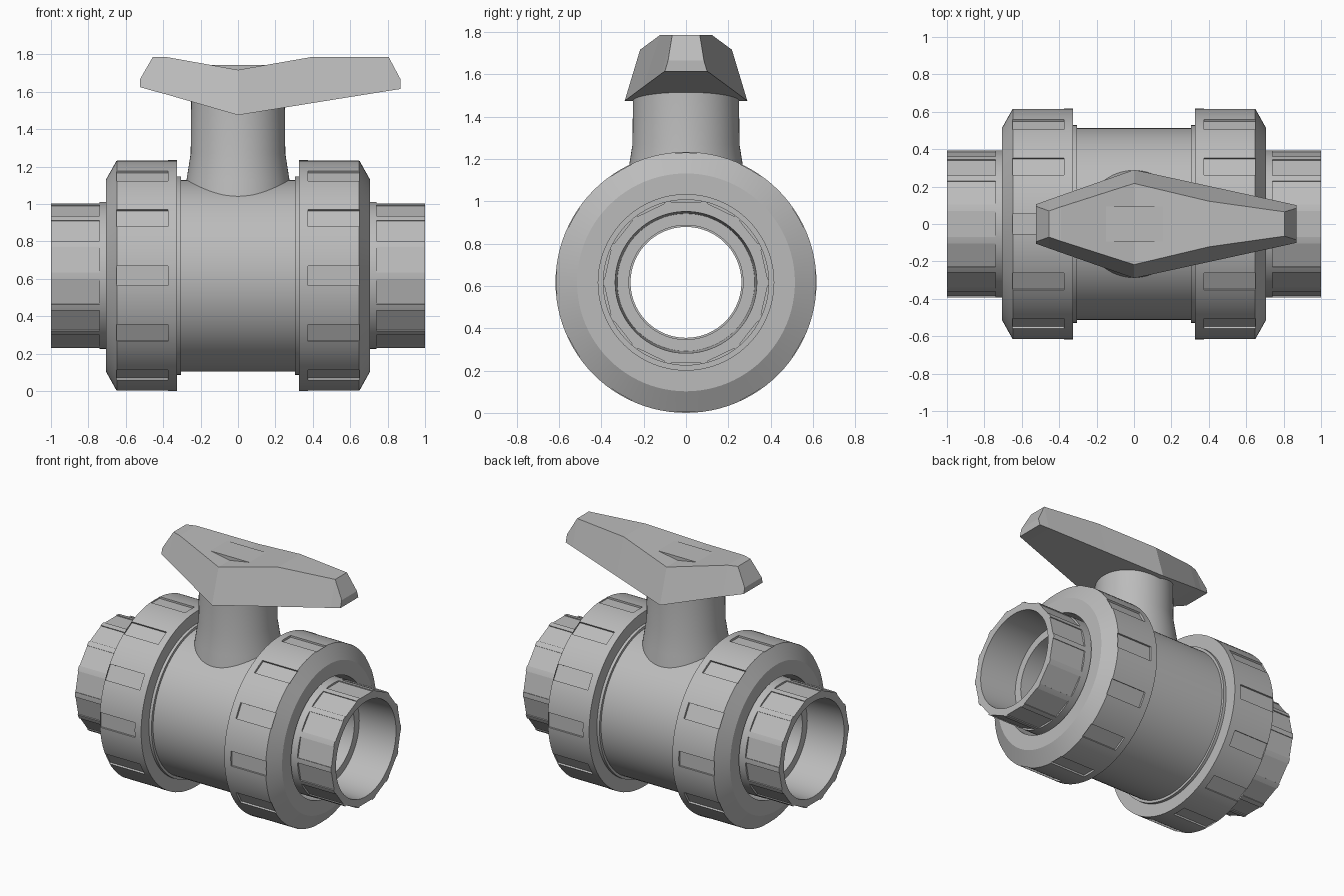
import bpy, bmesh
from math import sin, cos, pi, radians
from mathutils import Matrix, Vector

AXIS_Z = 0.617   # height of the pipe axis

if "Cube" in bpy.data.objects:
    bpy.data.objects.remove(bpy.data.objects["Cube"])

grey = bpy.data.materials.new("grey plastic")
grey.use_nodes = True
colour = (0.5, 0.5, 0.5, 1)
grey.diffuse_color = colour
grey.node_tree.nodes["Principled BSDF"].inputs["Base Color"].default_value = colour


def finish(bm, name):
    bmesh.ops.recalc_face_normals(bm, faces=bm.faces)
    mesh = bpy.data.meshes.new(name)
    bm.to_mesh(mesh)
    bm.free()
    mesh.materials.append(grey)
    obj = bpy.data.objects.new(name, mesh)
    bpy.context.collection.objects.link(obj)
    return obj


def select(obj):
    bpy.ops.object.select_all(action='DESELECT')
    obj.select_set(True)
    bpy.context.view_layer.objects.active = obj


def smooth(obj):
    select(obj)
    bpy.ops.object.shade_smooth_by_angle(angle=radians(25))


def revolve(name, profile, sides=96):
    """Turn a closed (x, radius) profile around the pipe axis."""
    bm = bmesh.new()
    rings = []
    for i in range(sides):
        a = 2 * pi * i / sides
        rings.append([bm.verts.new((x, r * cos(a), AXIS_Z + r * sin(a)))
                      for x, r in profile])
    n = len(profile)
    for i in range(sides):
        p, q = rings[i], rings[(i + 1) % sides]
        for j in range(n):
            k = (j + 1) % n
            bm.faces.new((p[j], p[k], q[k], q[j]))
    return finish(bm, name)


def cut_flats(obj, count, x0, x1, width, radius, offset=0.0):
    """Sink a ring of flat-bottomed recesses into the outside."""
    bm = bmesh.new()
    depth = 0.06
    for i in range(count):
        turn = Matrix.Rotation(2 * pi * i / count + offset, 4, 'X')
        place = Matrix.Translation(((x0 + x1) / 2, 0, radius + depth / 2))
        size = Matrix.Diagonal((abs(x1 - x0), width, depth, 1))
        bmesh.ops.create_cube(
            bm, size=1,
            matrix=Matrix.Translation((0, 0, AXIS_Z)) @ turn @ place @ size)
    cutter = finish(bm, "recess_cutter")
    cutter.hide_render = True
    mod = obj.modifiers.new("recesses", 'BOOLEAN')
    mod.operation = 'DIFFERENCE'
    mod.solver = 'EXACT'
    mod.object = cutter
    select(obj)
    bpy.ops.object.modifier_apply(modifier=mod.name)
    bpy.data.objects.remove(cutter)


# Valve body with end flanges and through bore
half = [(0.36, 0.262), (0.36, 0.53), (0.305, 0.53), (0.305, 0.512)]
smooth(revolve("valve_body", half + [(-x, r) for x, r in reversed(half)]))

# Union nuts and pipe sockets on both ends
for s, side in ((1, "left"), (-1, "right")):
    nut = revolve(side + "_union_nut", [(s * x, r) for x, r in (
        (0.325, 0.515), (0.325, 0.617), (0.648, 0.617), (0.705, 0.515),
        (0.705, 0.415), (0.5, 0.415), (0.5, 0.515))])
    cut_flats(nut, 12, s * 0.375, s * 0.65, 0.105, 0.602)
    smooth(nut)
    socket = revolve(side + "_pipe_socket", [(s * x, r) for x, r in (
        (0.36, 0.27), (0.36, 0.5), (0.5, 0.5), (0.5, 0.393), (1.0, 0.393),
        (1.0, 0.335), (0.72, 0.325), (0.72, 0.27))], 84)
    cut_flats(socket, 14, s * 0.74, s * 1.03, 0.14, 0.38, pi / 2 + pi / 14)
    smooth(socket)

# Stem neck, flared where it meets the body
bm = bmesh.new()
rings = []
for z, r in ((0.98, 0.295), (1.13, 0.275), (1.27, 0.253), (1.56, 0.25)):
    rings.append([bm.verts.new((r * cos(2 * pi * i / 64), r * sin(2 * pi * i / 64), z))
                  for i in range(64)])
for low, high in zip(rings, rings[1:]):
    for i in range(64):
        k = (i + 1) % 64
        bm.faces.new((low[i], low[k], high[k], high[i]))
bm.faces.new(rings[0])
bm.faces.new(rings[-1])
smooth(finish(bm, "stem_neck"))

# Handle lofted from x, bottom half-width, bottom z, top half-width, top z
sections = [
    (-0.525, 0.105, 1.625, 0.095, 1.665),
    (-0.455, 0.130, 1.605, 0.070, 1.787),
    (-0.390, 0.153, 1.588, 0.092, 1.787),
    (0.000, 0.290, 1.475, 0.217, 1.717),
    (0.400, 0.203, 1.540, 0.122, 1.787),
    (0.805, 0.115, 1.605, 0.065, 1.787),
    (0.870, 0.100, 1.615, 0.085, 1.665)]
bm = bmesh.new()
loops = [[bm.verts.new(p) for p in ((x, -b, zb), (x, b, zb), (x, t, zt), (x, -t, zt))]
         for x, b, zb, t, zt in sections]
for p, q in zip(loops, loops[1:]):
    for j in range(4):
        k = (j + 1) % 4
        bm.faces.new((p[j], p[k], q[k], q[j]))
bm.faces.new(loops[0])
bm.faces.new(loops[-1])
finish(bm, "handle")

# Flat pad filling the dip in the handle top
bm = bmesh.new()
pad = [[bm.verts.new((x, y, z)) for x, z in ((-0.16, 1.744), (0, 1.70), (0.16, 1.744))]
       for y in (-0.093, 0.093)]
for loop in pad:
    bm.faces.new(loop)
for j in range(3):
    k = (j + 1) % 3
    bm.faces.new((pad[0][j], pad[0][k], pad[1][k], pad[1][j]))
finish(bm, "handle_pad")
